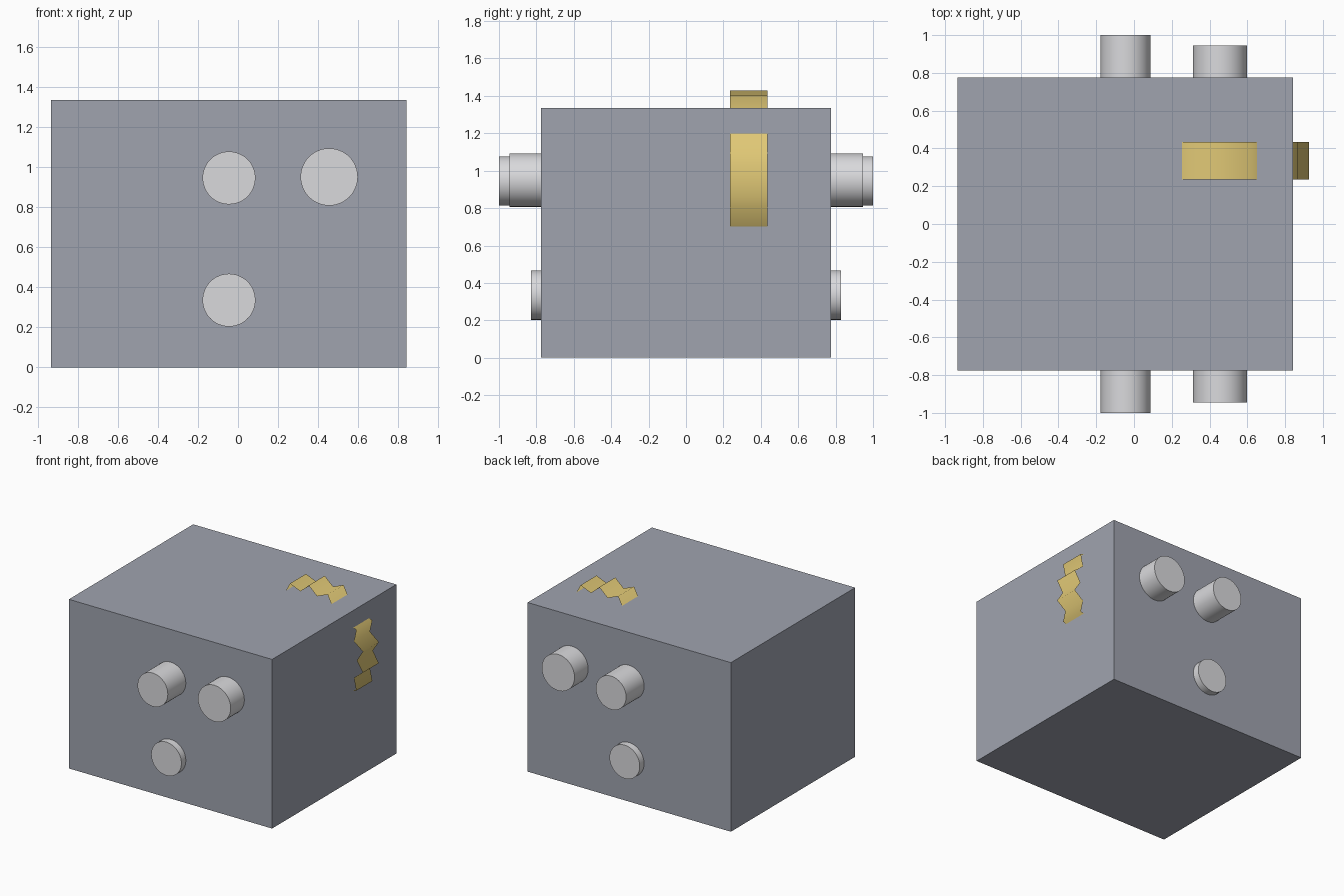
import bpy, bmesh, math
from mathutils import Matrix, Vector

cube = bpy.data.objects.get("Cube")
if cube:
    bpy.data.objects.remove(cube, do_unlink=True)


def material(name, rgb):
    mat = bpy.data.materials.new(name)
    mat.use_nodes = True
    colour = (*rgb, 1)
    mat.diffuse_color = colour
    mat.node_tree.nodes["Principled BSDF"].inputs["Base Color"].default_value = colour
    return mat


def add_object(name, bm, mat):
    mesh = bpy.data.meshes.new(name)
    bm.to_mesh(mesh)
    bm.free()
    mesh.materials.append(mat)
    obj = bpy.data.objects.new(name, mesh)
    bpy.context.collection.objects.link(obj)
    return obj


housing_grey = material("blue grey", (0.35, 0.37, 0.43))
steel = material("light steel", (0.70, 0.70, 0.72))
brass = material("brass", (0.75, 0.58, 0.18))

# Gearbox housing
bm = bmesh.new()
size, centre = Vector((1.775, 1.55, 1.335)), Vector((-0.047, 0, 0.6675))
bmesh.ops.create_cube(bm, size=1, matrix=Matrix.Translation(centre) @ Matrix.Diagonal((*size, 1)))
add_object("housing", bm, housing_grey)

# Shafts running through the housing from front to back: x, z, radius, half length
shafts = {
    "upper_shaft": (-0.045, 0.945, 0.132, 1.0),
    "gear_shaft": (0.455, 0.95, 0.143, 0.945),
    "lower_shaft": (-0.045, 0.335, 0.132, 0.83),
}
for name, (x, z, radius, half) in shafts.items():
    bm = bmesh.new()
    bmesh.ops.create_cone(bm, cap_ends=True, segments=48, radius1=radius, radius2=radius,
                          depth=2 * half,
                          matrix=Matrix.Translation((x, 0, z)) @ Matrix.Rotation(math.pi / 2, 4, "X"))
    for face in bm.faces:
        face.smooth = len(face.verts) == 4
    for edge in bm.edges:
        edge.smooth = all(f.smooth for f in edge.link_faces)
    add_object(name, bm, steel)

# Open toothed rim whose teeth break through the top and left walls
TEETH, TIP, ROOT = 18, 0.48, 0.42
gx, gz = 0.453, 0.95
bm = bmesh.new()
rows = []
for y in (0.235, 0.435):
    row = []
    for i in range(2 * TEETH):
        angle = math.pi * i / TEETH
        r = ROOT if i % 2 else TIP
        row.append(bm.verts.new((gx + r * math.sin(angle), y, gz + r * math.cos(angle))))
    rows.append(row)
near, far = rows
for i in range(2 * TEETH):
    j = (i + 1) % (2 * TEETH)
    face = bm.faces.new((near[i], near[j], far[j], far[i]))
    face.smooth = True
bm.normal_update()
add_object("toothed_rim", bm, brass)
